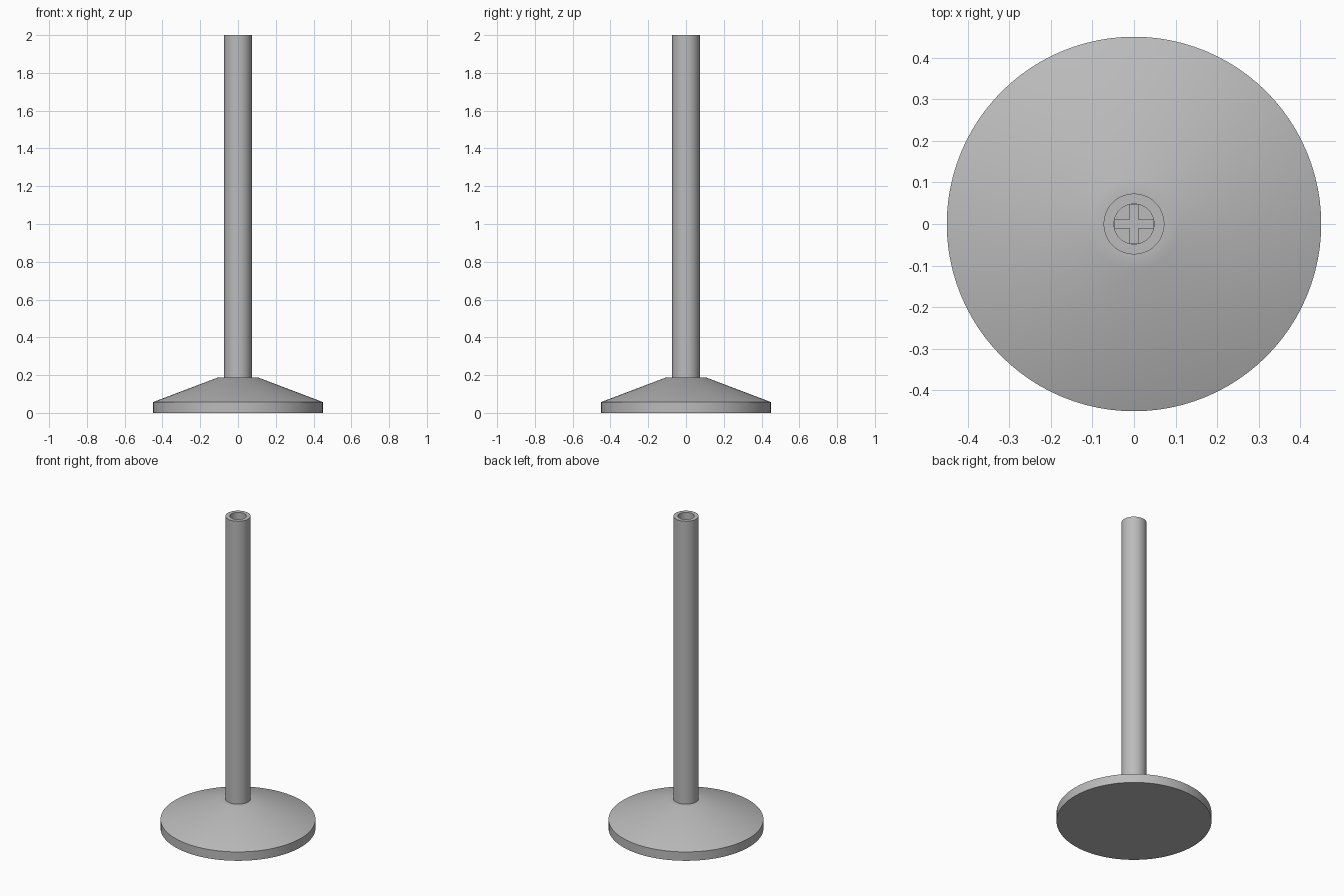
import bpy
import bmesh
import math

SEGMENTS = 96

cube = bpy.data.objects.get("Cube")
if cube:
    bpy.data.objects.remove(cube, do_unlink=True)

grey = bpy.data.materials.new("plain grey")
grey.use_nodes = True
colour = (0.5, 0.5, 0.5, 1)
grey.diffuse_color = colour
grey.node_tree.nodes["Principled BSDF"].inputs["Base Color"].default_value = colour


def finish(bm, name):
    """Turn a bmesh into a smooth object with sharp edges kept."""
    bmesh.ops.remove_doubles(bm, verts=bm.verts, dist=1e-5)
    bmesh.ops.recalc_face_normals(bm, faces=bm.faces)
    mesh = bpy.data.meshes.new(name)
    bm.to_mesh(mesh)
    bm.free()
    mesh.materials.append(grey)
    obj = bpy.data.objects.new(name, mesh)
    bpy.context.collection.objects.link(obj)
    bpy.ops.object.select_all(action="DESELECT")
    obj.select_set(True)
    bpy.context.view_layer.objects.active = obj
    bpy.ops.object.shade_smooth_by_angle(angle=math.radians(30))
    return obj


def lathe(name, profile, closed=False, cap_ends=False):
    """Revolve a (radius, height) profile around z."""
    bm = bmesh.new()
    rings = []
    for r, z in profile:
        rings.append([bm.verts.new((r * math.cos(a), r * math.sin(a), z))
                      for a in (math.tau * i / SEGMENTS for i in range(SEGMENTS))])
    pairs = list(zip(rings, rings[1:]))
    if closed:
        pairs.append((rings[-1], rings[0]))
    for low, high in pairs:
        for i in range(SEGMENTS):
            j = (i + 1) % SEGMENTS
            bm.faces.new((low[i], low[j], high[j], high[i]))
    if cap_ends:
        bm.faces.new(rings[0])
        bm.faces.new(rings[-1])
    return finish(bm, name)


# Weighted foot: short rim, sloping top and small flat seat
seat_z = 0.187
lathe("base", [(0.45, 0), (0.45, 0.057), (0.108, seat_z), (0.073, seat_z)],
      cap_ends=True)

# Hollow pole standing on the seat
pole_r, bore_r = 0.073, 0.048
lathe("pole", [(pole_r, seat_z), (pole_r, 2), (bore_r, 2), (bore_r, seat_z)],
      closed=True)

# Cross-shaped locating peg inside the foot of the pole
half_width, peg_height = 0.011, 0.2
reach = math.sqrt(bore_r ** 2 - half_width ** 2)
bm = bmesh.new()
outline = []
for quarter in range(4):
    c, s = math.cos(quarter * math.pi / 2), math.sin(quarter * math.pi / 2)
    for x, y in ((reach, -half_width), (reach, half_width), (half_width, half_width)):
        outline.append(bm.verts.new((x * c - y * s, x * s + y * c, seat_z)))
floor = bm.faces.new(outline)
top = bmesh.ops.extrude_face_region(bm, geom=[floor], use_keep_orig=True)
for v in top["geom"]:
    if isinstance(v, bmesh.types.BMVert):
        v.co.z += peg_height
finish(bm, "locating_peg")
